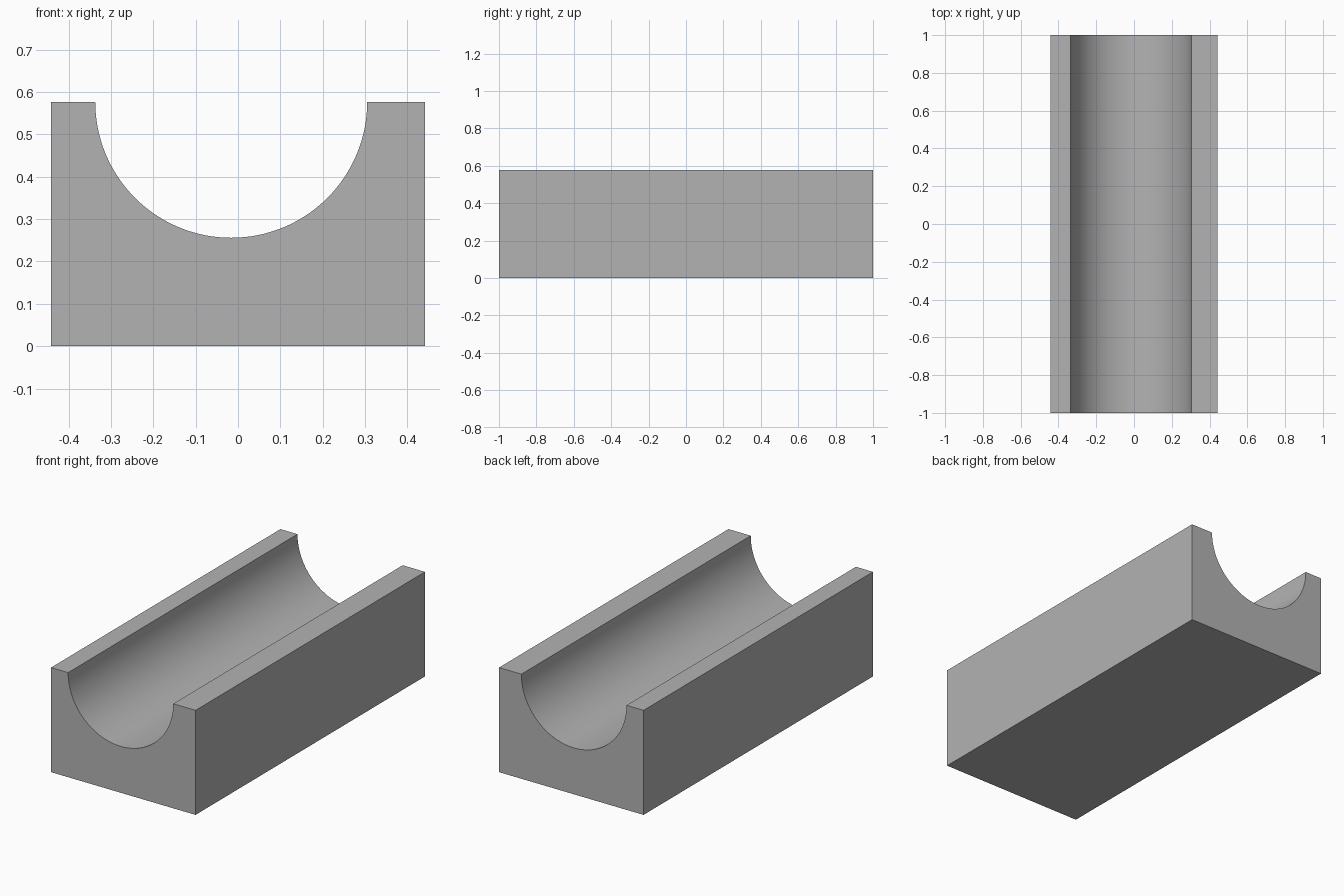
import bpy
import bmesh
import math

cube = bpy.data.objects.get("Cube")
if cube:
    bpy.data.objects.remove(cube, do_unlink=True)

HALF_WIDTH, HALF_LENGTH, HEIGHT = 0.441, 1.0, 0.577
GROOVE_X, GROOVE_RADIUS, SEGMENTS = -0.016, 0.321, 64

# Grey material
grey = bpy.data.materials.new("grey")
grey.use_nodes = True
colour = (0.45, 0.45, 0.45, 1)
grey.diffuse_color = colour
grey.node_tree.nodes["Principled BSDF"].inputs["Base Color"].default_value = colour

# Block outline with a half-round groove, slightly off centre
profile = [(-HALF_WIDTH, HEIGHT), (-HALF_WIDTH, 0), (HALF_WIDTH, 0), (HALF_WIDTH, HEIGHT)]
for i in range(SEGMENTS + 1):
    a = math.pi * i / SEGMENTS
    profile.append((GROOVE_X + GROOVE_RADIUS * math.cos(a),
                    HEIGHT - GROOVE_RADIUS * math.sin(a)))

# Extrude the outline along the length
bm = bmesh.new()
front = bm.faces.new([bm.verts.new((x, -HALF_LENGTH, z)) for x, z in profile])
result = bmesh.ops.extrude_face_region(bm, geom=[front], use_keep_orig=True)
moved = [v for v in result["geom"] if isinstance(v, bmesh.types.BMVert)]
bmesh.ops.translate(bm, verts=moved, vec=(0, 2 * HALF_LENGTH, 0))
bmesh.ops.recalc_face_normals(bm, faces=bm.faces)

mesh = bpy.data.meshes.new("grooved_block")
bm.to_mesh(mesh)
bm.free()
mesh.materials.append(grey)
block = bpy.data.objects.new("grooved_block", mesh)
bpy.context.collection.objects.link(block)

# Smooth groove, sharp block edges
bpy.ops.object.select_all(action="DESELECT")
block.select_set(True)
bpy.context.view_layer.objects.active = block
bpy.ops.object.shade_smooth_by_angle(angle=math.radians(30))
